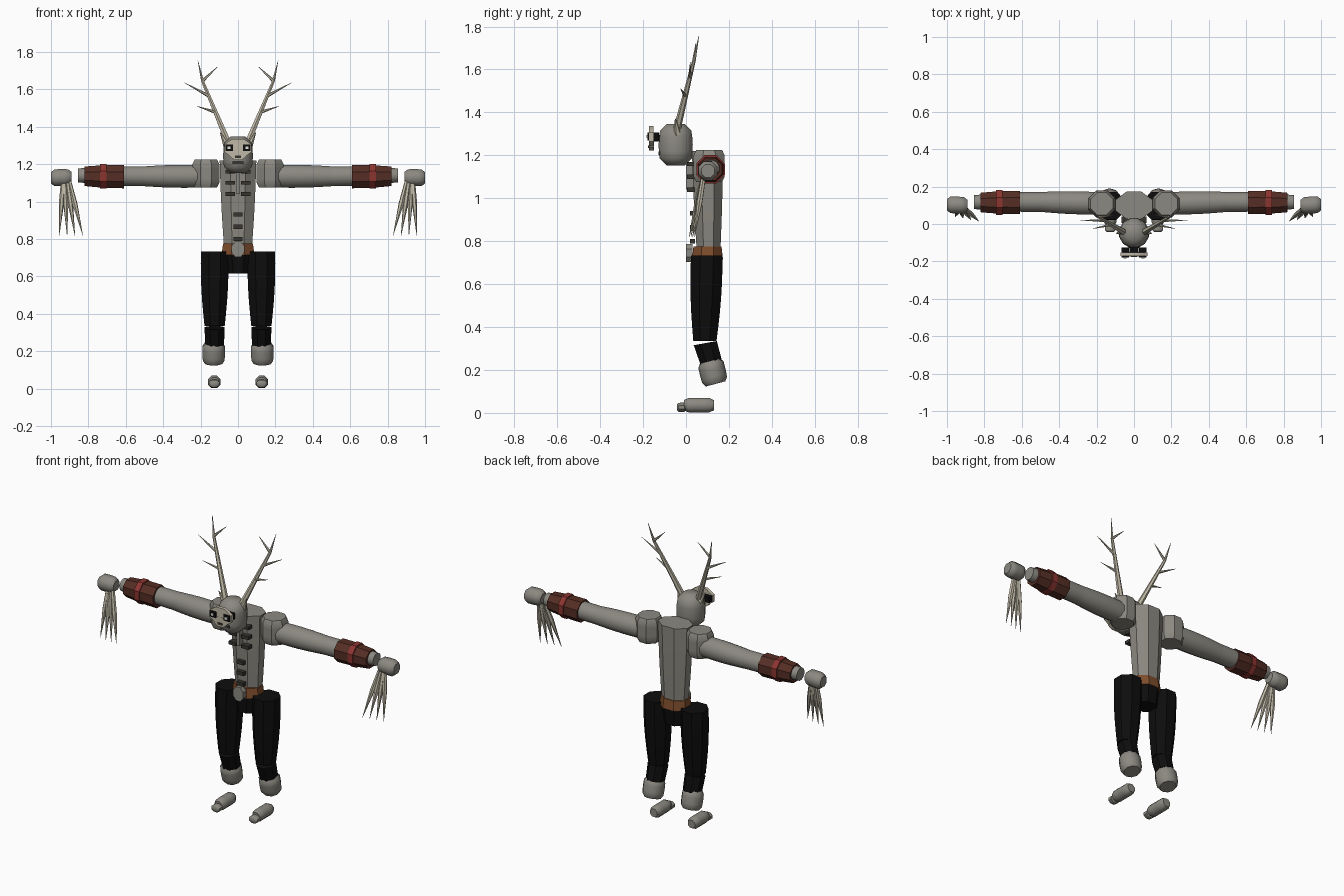
import bpy, bmesh, math
from mathutils import Vector, Matrix

if "Cube" in bpy.data.objects:
    bpy.data.objects.remove(bpy.data.objects["Cube"])


def material(name, red, green, blue):
    mat = bpy.data.materials.new(name)
    mat.use_nodes = True
    colour = (red, green, blue, 1)
    mat.diffuse_color = colour
    mat.node_tree.nodes["Principled BSDF"].inputs["Base Color"].default_value = colour
    return mat


grey = material("grey skin", .26, .25, .22)
bone = material("bone", .52, .48, .38)
black = material("black cloth", .004, .004, .004)
leather = material("dark leather", .09, .027, .018)
red = material("red band", .26, .035, .03)
brown = material("brown belt", .21, .075, .025)
dark = material("dark stitch", .04, .035, .03)
white = material("white pupil", .8, .8, .75)


def finish(name, bm, mat, mirrored, smooth_angle):
    """Turn the bmesh into an object, with a mirrored twin when asked."""
    bmesh.ops.recalc_face_normals(bm, faces=bm.faces)
    mesh = bpy.data.meshes.new(name)
    bm.to_mesh(mesh)
    bm.free()
    mesh.materials.append(mat)
    part = bpy.data.objects.new(name, mesh)
    bpy.context.collection.objects.link(part)
    bpy.ops.object.select_all(action="DESELECT")
    part.select_set(True)
    bpy.context.view_layer.objects.active = part
    bpy.ops.object.shade_smooth_by_angle(angle=math.radians(smooth_angle))
    if mirrored:
        mirror = part.modifiers.new("Mirror", "MIRROR")
        mirror.use_mirror_merge = False


def barrel(name, start, end, radius, end_radius, mat, flat=1, swell=0, rim=1,
           lean=0, sides=8, mirrored=False, smooth_angle=35, steps=6):
    """Many-sided barrel along the main axis; rim narrows the ends, lean tilts the rings."""
    start, end = Vector(start), Vector(end)
    span = [abs(length) for length in end - start]
    axis = span.index(max(span))
    across, along = [i for i in range(3) if i != axis]
    bm = bmesh.new()
    rings = []
    for step in range(steps + 1):
        t = step / steps
        size = radius + (end_radius - radius) * t + swell * math.sin(math.pi * t)
        if step in (0, steps):
            size *= rim
        size /= math.cos(math.pi / sides)
        ring = []
        for side in range(sides):
            angle = math.tau * (side + .5) / sides
            point = start.lerp(end, t)
            point[across] += size * math.cos(angle)
            point[along] += size * flat * math.sin(angle)
            point[axis] += lean * size * math.sin(angle)
            ring.append(bm.verts.new(point))
        rings.append(ring)
    for lower, upper in zip(rings, rings[1:]):
        for i in range(sides):
            bm.faces.new((lower[i - 1], lower[i], upper[i], upper[i - 1]))
    bm.faces.new(rings[0])
    bm.faces.new(rings[-1])
    finish(name, bm, mat, mirrored, smooth_angle)


def box(name, centre, size, mat, mirrored=False):
    bm = bmesh.new()
    place = Matrix.Translation(centre) @ Matrix.Diagonal(size).to_4x4()
    bmesh.ops.create_cube(bm, size=1, matrix=place)
    finish(name, bm, mat, mirrored, smooth_angle=35)


def spikes(name, rods, mat):
    """Mirrored tapered rods, each given as start, end, start radius, end radius."""
    bm = bmesh.new()
    for start, end, radius, end_radius in rods:
        reach = end - start
        turn = reach.to_track_quat("Z", "Y").to_matrix().to_4x4()
        place = Matrix.Translation(start.lerp(end, .5)) @ turn
        bmesh.ops.create_cone(bm, cap_ends=True, segments=6, radius1=radius,
                              radius2=end_radius, depth=reach.length, matrix=place)
    finish(name, bm, mat, mirrored=True, smooth_angle=50)


# Torso, belt and hips
barrel("torso", (0, .105, .76), (0, .1, 1.22), .075, .098, grey, flat=.74, swell=.003)
barrel("belt", (0, .1, .715), (0, .1, .775), .088, .08, brown, flat=.82)
barrel("hips", (0, .1, .615), (0, .1, .73), .065, .08, black, flat=.83)
barrel("buckle", (0, 0, .745), (0, .03, .745), .034, .034, grey, flat=1.25, steps=1)

# Chest: breastbone, ribs and belly stitches
box("breastbone", (0, .02, 1.1), (.022, .04, .12), grey)
for row in range(3):
    box("ribs", (.042, .022, 1.04 + .06 * row), (.05, .035, .02), dark, mirrored=True)
    box("belly_stitch", (0, .03, .8 + .065 * row), (.046, .025, .022), dark)

# Head and mask
barrel("head", (0, -.048, 1.153), (0, -.048, 1.347), .07, .067, grey,
       swell=.011, rim=.6, sides=12, smooth_angle=50)
barrel("mask", (0, -.172, 1.285), (0, -.152, 1.285), .072, .072, bone, flat=.7, steps=1)
barrel("muzzle", (0, -.173, 1.25), (0, -.15, 1.25), .042, .042, bone, flat=.68, steps=1)
box("mask_mount", (0, -.135, 1.28), (.05, .05, .03), black)
box("nose", (0, -.173, 1.24), (.03, .008, .012), dark)
box("mouth", (0, -.122, 1.21), (.058, .012, .016), dark)
box("eyes", (.047, -.152, 1.288), (.042, .054, .036), black, mirrored=True)
box("pupils", (.047, -.181, 1.288), (.016, .006, .014), white, mirrored=True)

# Ears, and antlers with a straight trunk, a tip and three tines
ear_base, ear_tip = Vector((.06, -.04, 1.3)), Vector((.095, -.05, 1.37))
spikes("ears", [(ear_base, ear_tip, .02, .002)], bone)
root, crown = Vector((.05, -.045, 1.31)), Vector((.19, .038, 1.645))
rods = [(root, crown, .018, .008), (crown, Vector((.215, .06, 1.755)), .008, .001)]
for height, tine in ((.5, (.22, -.025, 1.51)), (.76, (.285, .02, 1.635)), (1, (.11, .045, 1.72))):
    rods.append((root.lerp(crown, height), Vector(tine), .009, .001))
spikes("antlers", rods, bone)

# Shoulders and arms
elbow = (.5, .118, 1.135)
barrel("shoulders", (.172, .108, 1.075), (.172, .108, 1.225), .072, .072, grey,
       rim=.83, mirrored=True)
barrel("upper_arms", (.17, .11, 1.135), elbow, .059, .053, grey,
       swell=.005, sides=12, mirrored=True)
barrel("forearms", elbow, (.855, .117, 1.14), .053, .037, grey,
       swell=.005, sides=12, mirrored=True)
barrel("bracers", (.61, .115, 1.133), (.82, .115, 1.135), .062, .052, leather,
       swell=.003, mirrored=True)
barrel("bracer_bands", (.703, .115, 1.135), (.737, .115, 1.135), .066, .066, red,
       steps=1, mirrored=True)

# Hands, each with four long claws fanning down
barrel("hands", (.89, .1, 1.13), (1, .103, 1.127), .041, .043, grey,
       swell=.003, rim=.7, mirrored=True, smooth_angle=50)
rods = []
for finger in range(4):
    lean_back = Vector((0, .008, 0)) * finger
    palm = Vector((.905 + .01 * finger, .085, 1.12))
    tip = Vector((.83 + .042 * finger, .015, .82)) + lean_back
    knuckle = palm.lerp(tip, .45)
    rods += [(palm, knuckle, .011, .014), (knuckle, tip, .014, .001)]
spikes("claws", rods, bone)

# Legs, cuffs and shoes
barrel("thighs", (.125, .088, .335), (.125, .097, .733), .054, .074, black,
       swell=.007, mirrored=True)
barrel("shins", (.125, .117, .235), (.125, .09, .325), .05, .054, black,
       lean=.18, mirrored=True)
barrel("cuffs", (.13, .138, .135), (.13, .112, .242), .056, .058, grey,
       flat=.94, swell=.003, rim=.82, lean=.25, sides=10, mirrored=True, smooth_angle=50)
barrel("shoes", (.127, -.01, .036), (.127, .13, .036), .034, .034, grey,
       rim=.7, mirrored=True, smooth_angle=50)
barrel("toes", (.127, -.042, .026), (.127, 0, .026), .028, .029, grey,
       flat=.75, rim=.65, mirrored=True, smooth_angle=50)
